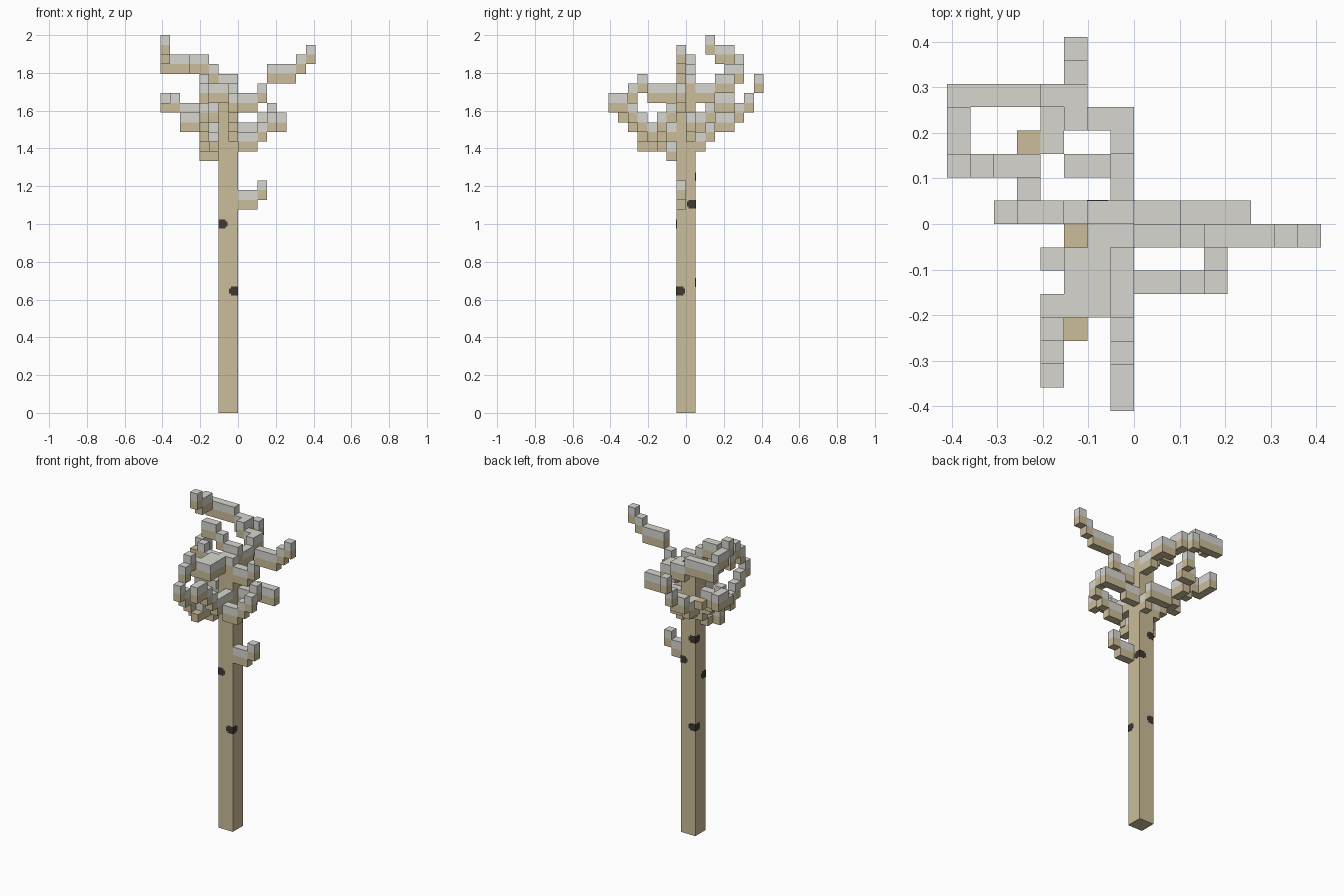
import bpy
import bmesh
from mathutils import Vector

cube = bpy.data.objects.get("Cube")
if cube:
    bpy.data.objects.remove(cube)

U = 2 / 39  # block size


def material(name, color):
    m = bpy.data.materials.new(name)
    m.use_nodes = True
    m.diffuse_color = (*color, 1)
    m.node_tree.nodes["Principled BSDF"].inputs["Base Color"].default_value = (*color, 1)
    return m


bark = material("tan bark", (.60, .51, .32))
snow = material("grey cap", (.68, .67, .63))
knot = material("dark knot", (.05, .04, .032))

STEP = {"E": (1, 0, 0), "W": (-1, 0, 0), "N": (0, 1, 0),
        "S": (0, -1, 0), "u": (0, 0, 1), "d": (0, 0, -1)}

# Each branch: start block and a walk; u and d change level before the next block
BRANCHES = {
    "lower_twig": [((0, -1, 21), "EuE")],
    "left_high_branch": [((0, -1, 31), "EuEuuEEEuEuE")],
    "left_low_branch": [((0, 0, 28), "EuEEE")],
    "front_left_branch": [((0, -3, 27), "EuEuEuN")],
    "front_rising_branch": [((-1, -2, 28), "SSuSuSuSS")],
    "front_right_branch": [((-2, -2, 32), "SSWWuSdS"), ((-3, -2, 32), "S")],
    "front_low_branch": [((-3, -2, 26), "W"), ((-3, -2, 26), "uSSWuSuSuS")],
    "right_low_branch": [((-3, 0, 27), "uWuWW"), ((-5, 1, 29), "uNWuW"),
                         ((-8, 3, 31), "N")],
    "right_high_branch": [((-3, 0, 34), "uWW")],
    "back_high_branch": [((-1, 1, 32), "NuNNWuWNWuWWWWuSSuS")],
    "back_low_branch": [((-1, 1, 27), "uNWW"), ((-4, 3, 29), "NuNEuNuuN")],
    "trunk_top": [((-2, 0, 33), "E"), ((-2, -1, 32), "E")],
}
BARE = [(-3, -1, 26), (-3, -5, 27), (-5, 3, 30), (-8, 2, 31)]


def walk(start, moves):
    pos = Vector(start)
    cells = [tuple(map(int, pos))]
    for m in moves:
        pos += Vector(STEP[m])
        if m not in "ud":
            cells.append(tuple(map(int, pos)))
    return cells


# Collect wood first, then lay one grey block on each wooden branch block
blocks = {(x, y, z): ("trunk", 0) for x in (-2, -1) for y in (-1, 0) for z in range(33)}
wood = []
for name, paths in BRANCHES.items():
    for start, moves in paths:
        wood += [(c, name) for c in walk(start, moves)]
for c, name in wood:
    blocks.setdefault(c, (name, 0))
for c in BARE:
    blocks.setdefault(c, ("bare_twigs", 0))
for (x, y, z), name in wood:
    blocks.setdefault((x, y, z + 1), (name, 1))


def build(name):
    """Make the exposed faces of all blocks belonging to one part."""
    bm = bmesh.new()
    for c, (owner, mat) in blocks.items():
        if owner != name:
            continue
        mid = Vector(c) + Vector((.5, .5, .5))
        for d in STEP.values():
            n = Vector(d)
            if tuple(map(int, Vector(c) + n)) in blocks:
                continue
            a = Vector((n.y, n.z, n.x))
            b = n.cross(a)
            ring = [-a - b, a - b, a + b, b - a]
            face = bm.faces.new([bm.verts.new((mid + (n + r) / 2) * U) for r in ring])
            face.material_index = mat
    bmesh.ops.remove_doubles(bm, verts=bm.verts, dist=U / 50)
    bmesh.ops.dissolve_limit(bm, angle_limit=.01, verts=bm.verts, edges=bm.edges,
                             delimit={"MATERIAL"})
    mesh = bpy.data.meshes.new(name)
    bm.to_mesh(mesh)
    bm.free()
    mesh.materials.append(bark)
    mesh.materials.append(snow)
    bpy.context.collection.objects.link(bpy.data.objects.new(name, mesh))


for part in ["trunk", "bare_twigs", *BRANCHES]:
    build(part)


# Dark knots wrapped round the trunk corners, stepped like pixel discs
def knot_plate(name, sx, sy, z):
    bm = bmesh.new()
    corner = Vector((-U + sx * U, sy * U, z))
    for reach, height in ((.047, .026), (.037, .046)):
        size = reach + .001
        shift = Vector((sx, sy, 0)) * (.001 - size / 2)
        made = bmesh.ops.create_cube(bm, size=1)["verts"]
        bmesh.ops.scale(bm, vec=(size, size, height), verts=made)
        bmesh.ops.translate(bm, vec=corner + shift, verts=made)
    mesh = bpy.data.meshes.new(name)
    bm.to_mesh(mesh)
    bm.free()
    mesh.materials.append(knot)
    bpy.context.collection.objects.link(bpy.data.objects.new(name, mesh))


knot_plate("knot_front_right", -1, -1, 1.0)
knot_plate("knot_front_left", 1, -1, .645)
knot_plate("knot_back_left", 1, 1, 1.105)
knot_plate("knot_back_right_high", -1, 1, 1.25)
knot_plate("knot_back_right_low", -1, 1, .69)
